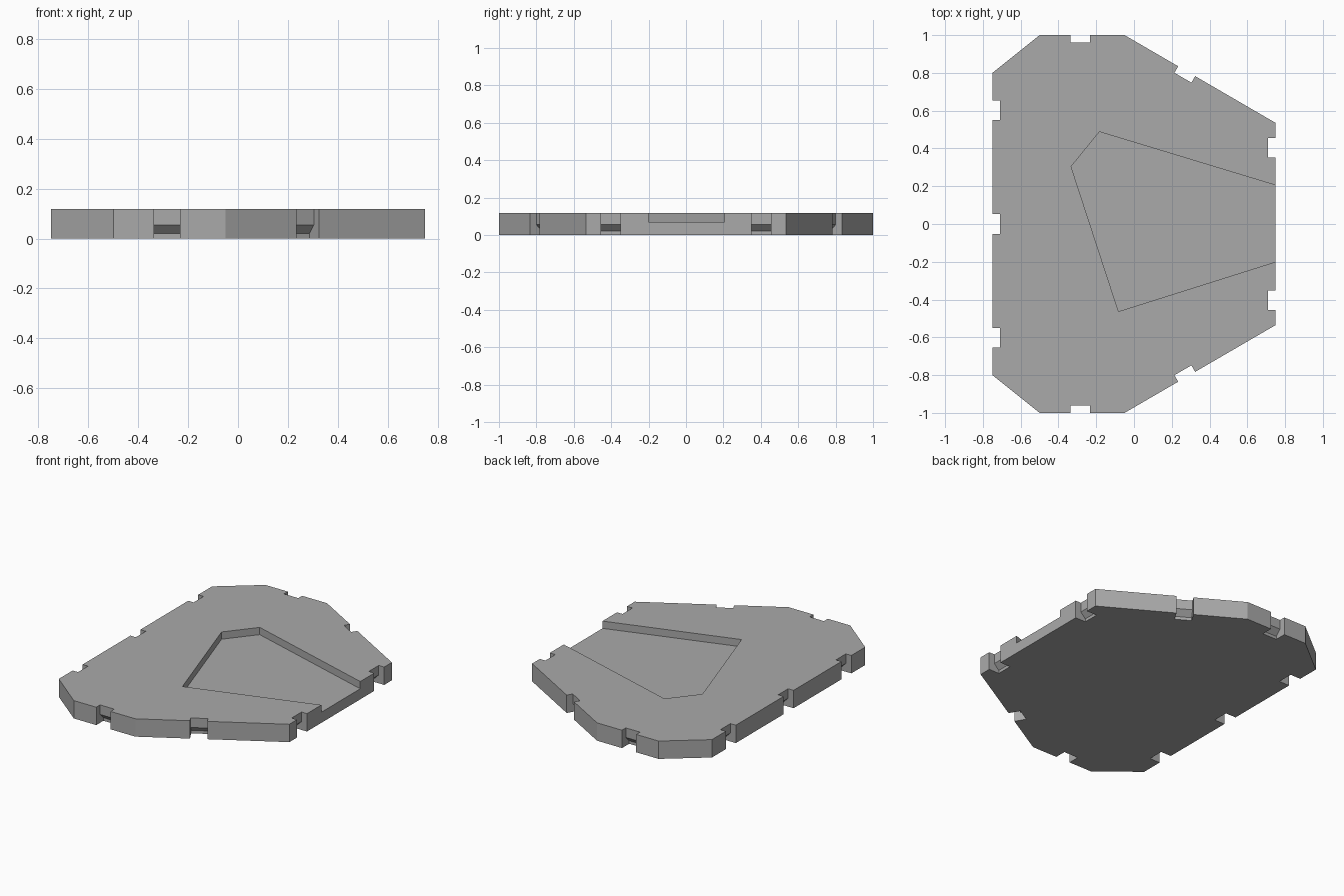
import bpy
import bmesh
from mathutils import Vector

HEIGHT = 0.118
WIDTH = 0.104     # clip notch width

cube = bpy.data.objects.get("Cube")
if cube:
    bpy.data.objects.remove(cube, do_unlink=True)

grey = bpy.data.materials.new("plain_grey")
grey.use_nodes = True
colour = (0.4, 0.4, 0.4, 1)
grey.diffuse_color = colour
grey.node_tree.nodes["Principled BSDF"].inputs["Base Color"].default_value = colour


def prism(name, points, offset):
    """Extrude a closed 3D profile along an offset vector."""
    bm = bmesh.new()
    face = bm.faces.new([bm.verts.new(p) for p in points])
    out = bmesh.ops.extrude_face_region(bm, geom=[face])
    bmesh.ops.translate(bm, vec=offset,
                        verts=[g for g in out["geom"] if isinstance(g, bmesh.types.BMVert)])
    bmesh.ops.recalc_face_normals(bm, faces=bm.faces)
    mesh = bpy.data.meshes.new(name)
    bm.to_mesh(mesh)
    bm.free()
    mesh.materials.append(grey)
    obj = bpy.data.objects.new(name, mesh)
    bpy.context.collection.objects.link(obj)
    return obj


def cut(target, cutter):
    """Subtract the cutter, apply the result and discard the cutter."""
    cutter.hide_render = True
    mod = target.modifiers.new("cut", 'BOOLEAN')
    mod.operation = 'DIFFERENCE'
    mod.solver = 'EXACT'
    mod.object = cutter
    bpy.context.view_layer.objects.active = target
    bpy.ops.object.modifier_apply(modifier=mod.name)
    bpy.data.objects.remove(cutter, do_unlink=True)


def notch(x, y, nx, ny):
    """Edge notch with a sloped undercut; (nx, ny) points outward."""
    out = Vector((nx, ny, 0)).normalized()
    along = Vector((-out.y, out.x, 0)) * WIDTH
    base = Vector((x, y, 0)) - along / 2
    # Depth into the plate and height of each profile corner
    profile = [(-0.1, -0.05), (0.075, -0.05), (0.075, 0.02),
               (0.04, 0.055), (0.04, 0.2), (-0.1, 0.2)]
    return prism("notch_cutter", [base - out * d + Vector((0, 0, z)) for d, z in profile], along)


# Tile body, mirrored front to back
half = [(-0.75, 0.8), (-0.5, 1), (-0.05, 1), (0.75, 0.535)]
outline = half + [(x, -y) for x, y in reversed(half)]
tile = prism("floor_tile", [(x, y, 0) for x, y in outline], (0, 0, HEIGHT))

# Sunken area, open at the left edge
recess = [(0.75, 0.205), (-0.183, 0.488), (-0.333, 0.304), (-0.082, -0.463),
          (0.75, -0.2), (0.9, -0.2), (0.9, 0.205)]
cut(tile, prism("recess_cutter", [(x, y, 0.07) for x, y in recess], (0, 0, 0.2)))

# Clip notches around the rim
cut(tile, notch(-0.75, 0, -1, 0))
for side in (-1, 1):
    cut(tile, notch(-0.75, 0.603 * side, -1, 0))
    cut(tile, notch(0.75, 0.403 * side, 1, 0))
    cut(tile, notch(-0.284, side, 0, side))
    cut(tile, notch(0.279, 0.809 * side, 0.465, 0.8 * side))
